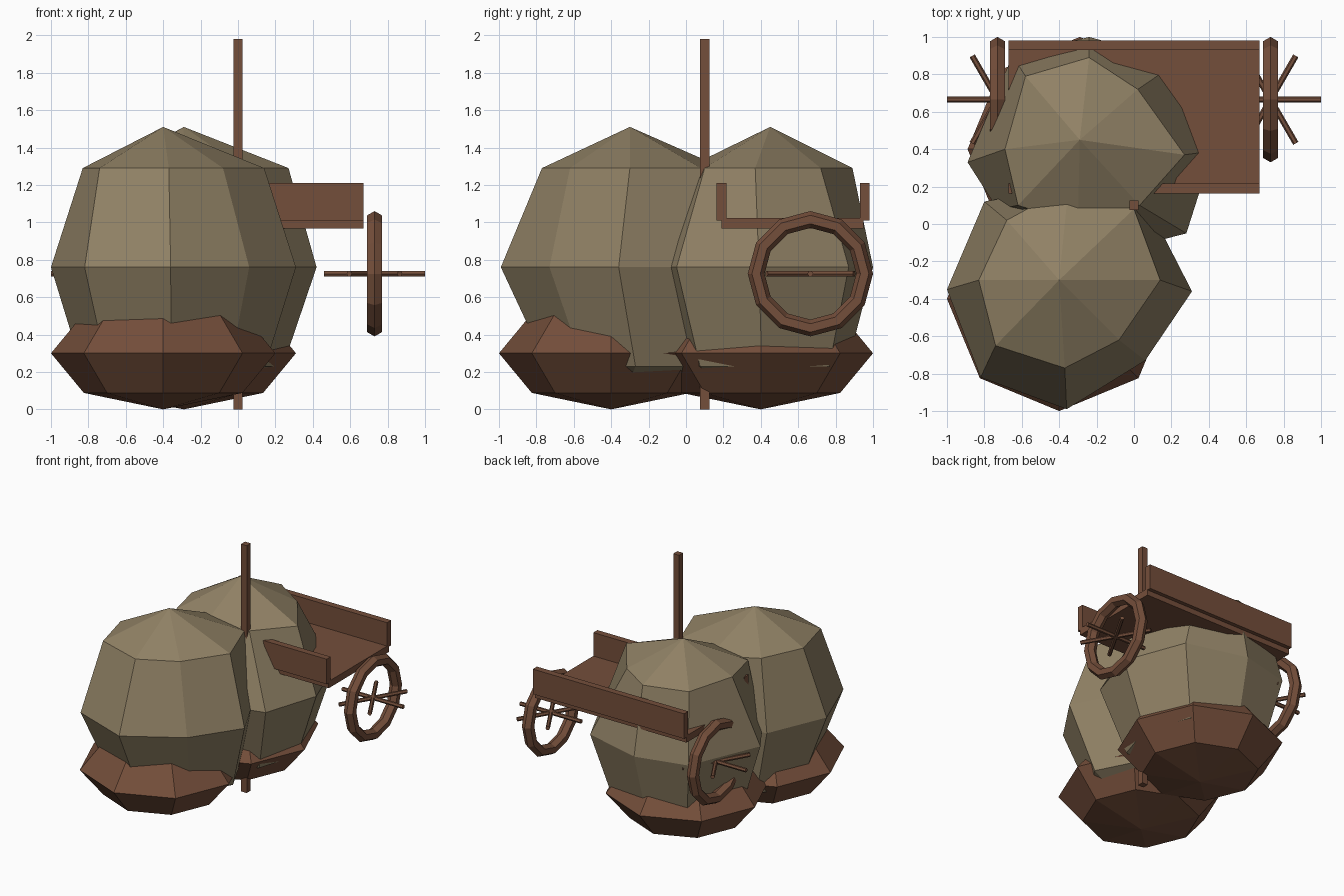
import bpy, bmesh
from math import radians
from mathutils import Vector, Matrix

default = bpy.data.objects.get("Cube")
if default:
    bpy.data.objects.remove(default, do_unlink=True)


def make_material(name, color):
    mat = bpy.data.materials.new(name)
    mat.use_nodes = True
    mat.diffuse_color = (*color, 1)
    mat.node_tree.nodes["Principled BSDF"].inputs["Base Color"].default_value = (*color, 1)
    return mat


WOOD = make_material("brown_wood", (0.175, 0.077, 0.043))
STONE = make_material("tan_stone", (0.28, 0.22, 0.13))


def finish(name, bm, mat):
    """Turn a bmesh into a flat-shaded object of one colour."""
    bmesh.ops.recalc_face_normals(bm, faces=bm.faces)
    mesh = bpy.data.meshes.new(name)
    bm.to_mesh(mesh)
    bm.free()
    mesh.materials.append(mat)
    obj = bpy.data.objects.new(name, mesh)
    bpy.context.scene.collection.objects.link(obj)
    return obj


def box(name, center, size):
    bm = bmesh.new()
    bmesh.ops.create_cube(bm, size=1, matrix=Matrix.Translation(center) @ Matrix.Diagonal((*size, 1)))
    return finish(name, bm, WOOD)


def bowl(name, center):
    """Squashed eight-sided sphere."""
    bm = bmesh.new()
    bmesh.ops.create_uvsphere(bm, u_segments=8, v_segments=4, radius=0.6,
                              matrix=Matrix.Translation(center) @ Matrix.Diagonal((1, 1, 0.5, 1)))
    return finish(name, bm, WOOD)


def boulder(name, top, upper, middle, pinch, bottom):
    """Irregular eight-sided ball; its lower ring is the middle one pinched in."""
    bm = bmesh.new()
    pinch = Vector(pinch)
    lower = [pinch.lerp(Vector(p), 0.75) for p in middle]
    rings = [[bm.verts.new((x, y, z)) for x, y in ring]
             for ring, z in ((upper, 1.29), (middle, 0.76), (lower, 0.23))]
    apex = bm.verts.new((*top, 1.51))
    base = bm.verts.new((*bottom, 0.01))
    for i in range(8):
        j = (i + 1) % 8
        bm.faces.new((apex, rings[0][i], rings[0][j]))
        for a, b in zip(rings, rings[1:]):
            bm.faces.new((a[i], b[i], b[j], a[j]))
        bm.faces.new((base, rings[2][j], rings[2][i]))
    return finish(name, bm, STONE)


def wheel_rim(name, center, major=0.29, minor=0.045):
    """Twelve-sided ring with a hexagonal section, turning about x."""
    bm = bmesh.new()
    rows = []
    for i in range(12):
        turn = Matrix.Rotation(radians(30 * i), 3, 'X')
        row = []
        for k in range(6):
            section = Matrix.Rotation(radians(60 * k), 3, 'X') @ Vector((0, 0, minor))
            point = Vector((section.y, 0, major + section.z))
            row.append(bm.verts.new(turn @ point + center))
        rows.append(row)
    for i in range(12):
        a, b = rows[i], rows[(i + 1) % 12]
        for k in range(6):
            m = (k + 1) % 6
            bm.faces.new((a[k], b[k], b[m], a[m]))
    return finish(name, bm, WOOD)


def spoke(name, center, angle):
    """Thin level rod through the wheel centre."""
    bm = bmesh.new()
    place = (Matrix.Translation(center) @ Matrix.Rotation(radians(angle), 4, 'Z')
             @ Matrix.Rotation(radians(90), 4, 'Y'))
    bmesh.ops.create_cone(bm, cap_ends=True, segments=6, radius1=0.016, radius2=0.016,
                          depth=0.54, matrix=place)
    return finish(name, bm, WOOD)


# Boulders, each ring running counterclockwise from the +x side
boulder("front_boulder", (-0.4, -0.3),
        [(0.14, -0.3), (0, 0.08), (-0.35, 0.2), (-0.68, 0.02),
         (-0.83, -0.3), (-0.74, -0.65), (-0.37, -0.77), (-0.08, -0.62)],
        [(0.31, -0.36), (0.1, 0.05), (-0.4, 0.2), (-0.8, 0.12),
         (-1, -0.35), (-0.82, -0.82), (-0.36, -0.99), (0.06, -0.73)],
        (-0.35, 0), (-0.39, -0.36))
boulder("back_boulder", (-0.29, 0.45),
        [(0.27, 0.37), (0.02, 0.72), (-0.24, 0.89), (-0.58, 0.79),
         (-0.69, 0.4), (-0.62, 0.1), (-0.3, 0), (0.03, 0.1)],
        [(0.42, 0.39), (0.24, 0.87), (-0.24, 1), (-0.65, 0.9),
         (-0.89, 0.33), (-0.73, 0.08), (-0.3, -0.2), (0.28, -0.05)],
        (-0.3, 0.45), (-0.29, 0.35))

# Bowls under the boulders
bowl("front_bowl", (-0.4, -0.4, 0.3))
bowl("back_bowl", (-0.29, 0.4, 0.3))

# Pole
box("pole", (0, 0.1, 0.99), (0.05, 0.05, 1.98))

# Cart bed and side boards
box("cart_bed", (0, 0.57, 0.995), (1.34, 0.76, 0.055))
for side, y in (("front", 0.19), ("back", 0.955)):
    box(side + "_board", (0, y, 1.11), (1.34, 0.052, 0.2))

# Wheels with three crossing rods each
for side, x in (("left", 0.73), ("right", -0.73)):
    hub = Vector((x, 0.665, 0.725))
    wheel_rim(side + "_wheel_rim", hub)
    for n in range(3):
        spoke(f"{side}_spoke_{n + 1}", hub, 60 * n)
